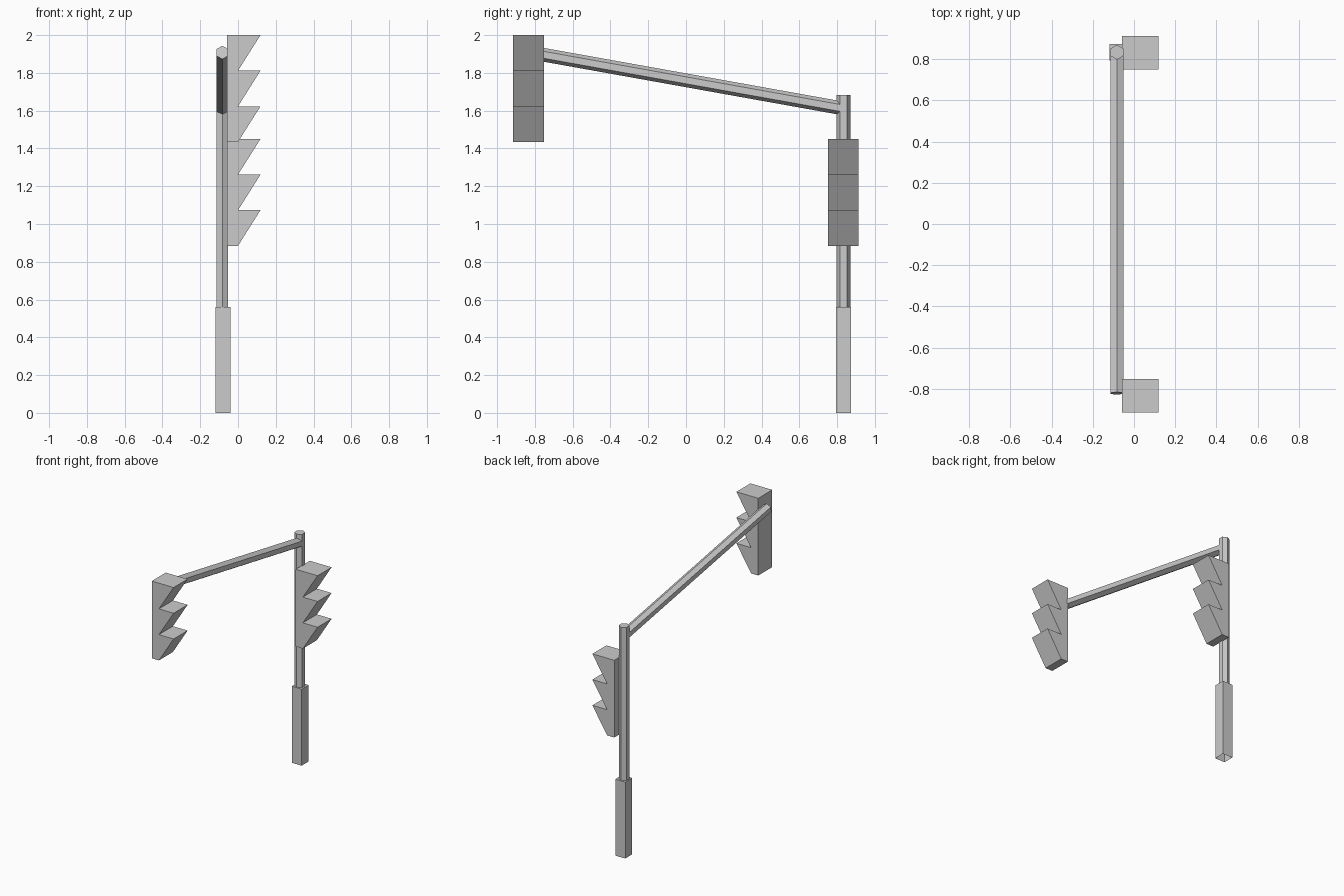
import bpy, bmesh
from mathutils import Vector

if "Cube" in bpy.data.objects:
    bpy.data.objects.remove(bpy.data.objects["Cube"])

POLE_X, POLE_Y, RADIUS = -0.083, 0.834, 0.036


def make_object(name, bm):
    bmesh.ops.recalc_face_normals(bm, faces=bm.faces)
    mesh = bpy.data.meshes.new(name)
    bm.to_mesh(mesh)
    bm.free()
    obj = bpy.data.objects.new(name, mesh)
    bpy.context.collection.objects.link(obj)
    return obj


def extrude(name, points, direction):
    bm = bmesh.new()
    face = bm.faces.new([bm.verts.new(p) for p in points])
    new = bmesh.ops.extrude_face_region(bm, geom=[face], use_keep_orig=True)["geom"]
    verts = [v for v in new if isinstance(v, bmesh.types.BMVert)]
    bmesh.ops.translate(bm, verts=verts, vec=direction)
    return make_object(name, bm)


def hex_bar(name, start, end):
    """Six-sided bar with its corners pointing along the y-z plane."""
    start, end = Vector(start), Vector(end)
    axis = end - start
    side = Vector((1, 0, 0))
    up = side.cross(axis).normalized()
    h = RADIUS * 0.75 ** 0.5
    ring = [(0, 1), (1, .5), (1, -.5), (0, -1), (-1, -.5), (-1, .5)]
    points = [start + side * h * a + up * RADIUS * b for a, b in ring]
    return extrude(name, points, axis)


def signal_head(name, y, top):
    """Housing with three sloping hoods, extruded from a sawtooth profile."""
    pitch = 0.1885
    profile = [(-0.058, top)]
    for i in range(3):
        profile += [(0.119, top - i * pitch), (0.0, top - (i + 1) * pitch)]
    profile.append((-0.058, top - 3 * pitch))
    return extrude(name, [(x, y - 0.081, z) for x, z in profile], (0, 0.162, 0))


# Square base, open underneath
bm = bmesh.new()
bmesh.ops.create_cube(bm, size=1)
bmesh.ops.scale(bm, verts=bm.verts, vec=(0.08, 0.08, 0.56))
bmesh.ops.translate(bm, verts=bm.verts, vec=(-0.08, POLE_Y, 0.28))
bottom = [f for f in bm.faces if f.calc_center_median().z < 0.01]
bmesh.ops.delete(bm, geom=bottom, context='FACES_ONLY')
make_object("base", bm)

# Upright pole and sloping arm
hex_bar("pole", (POLE_X, POLE_Y, 0.56), (POLE_X, POLE_Y, 1.682))
hex_bar("arm", (POLE_X, 0.83, 1.612), (POLE_X, -0.822, 1.908))

# Two signal heads
signal_head("arm_signal", -0.834, 2.0)
signal_head("pole_signal", 0.832, 1.45)
